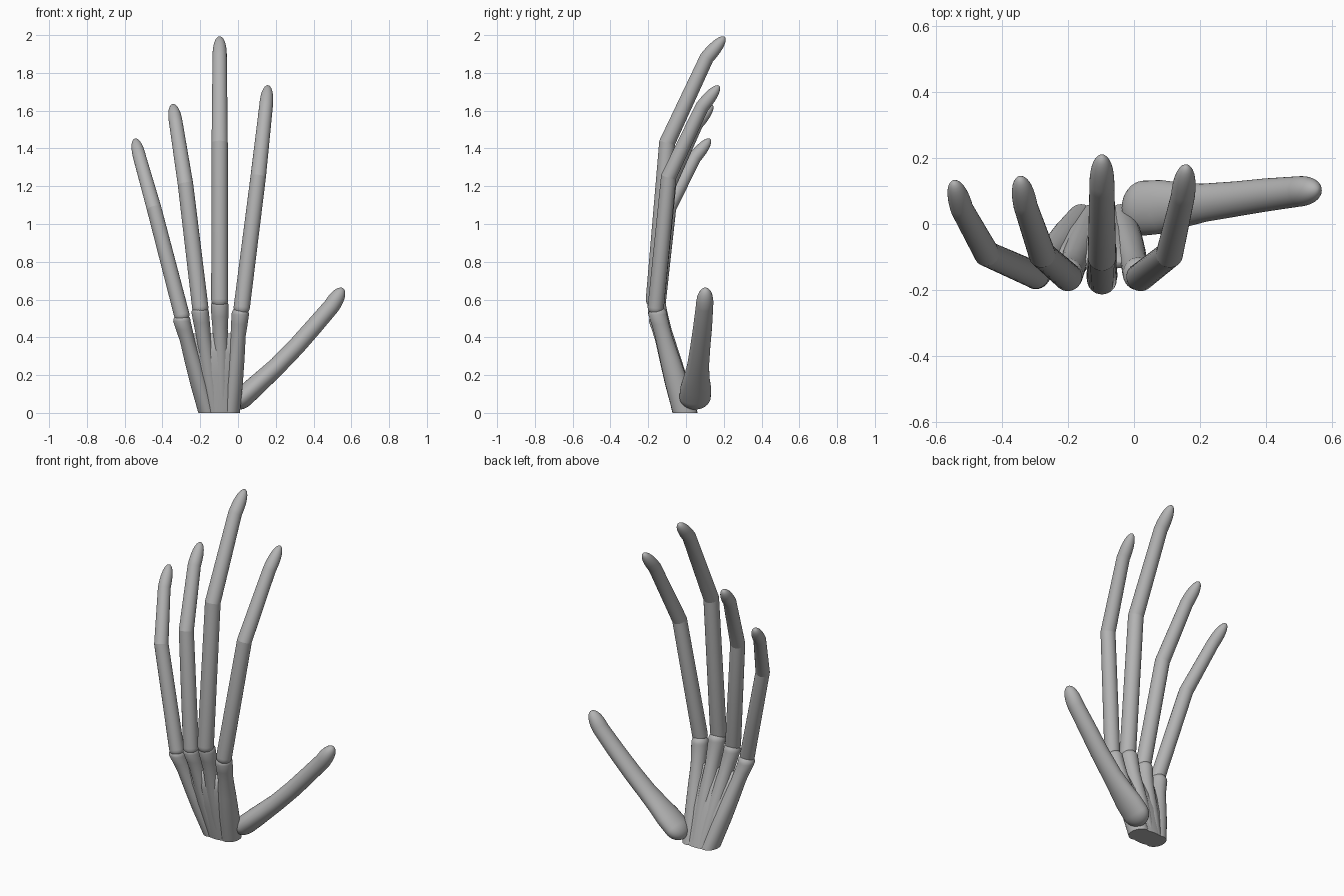
import bpy, bmesh, math
from mathutils import Vector

cube = bpy.data.objects.get("Cube")
if cube:
    bpy.data.objects.remove(cube, do_unlink=True)

GREY = (0.45, 0.45, 0.45, 1)
grey = bpy.data.materials.new("plain grey")
grey.use_nodes = True
grey.diffuse_color = GREY
grey.node_tree.nodes["Principled BSDF"].inputs["Base Color"].default_value = GREY

SIDES = 32
X, Y, Z = Vector((1, 0, 0)), Vector((0, 1, 0)), Vector((0, 0, 1))


def loft(name, stations, ref=X, axis=None, sharp=()):
    """Skin elliptical rings (centre, radius along ref, other radius) into a closed tube."""
    bm = bmesh.new()
    rings = []
    last = len(stations) - 1
    for i, (c, ra, rb) in enumerate(stations):
        if axis:
            t = axis
        else:
            t = Vector()
            if i > 0:
                t += (c - stations[i - 1][0]).normalized()
            if i < last:
                t += (stations[i + 1][0] - c).normalized()
            t.normalize()
        a = (ref - t * ref.dot(t)).normalized()
        b = t.cross(a)
        ring = []
        for j in range(SIDES):
            w = math.tau * j / SIDES
            ring.append(bm.verts.new(c + a * ra * math.cos(w) + b * rb * math.sin(w)))
        rings.append(ring)
    for lower, upper in zip(rings, rings[1:]):
        for j in range(SIDES):
            k = (j + 1) % SIDES
            bm.faces.new((lower[j], lower[k], upper[k], upper[j]))
    bm.faces.new(rings[0][::-1])
    bm.faces.new(rings[-1])
    for f in bm.faces:
        f.smooth = True
    for i in sharp:
        for j in range(SIDES):
            bm.edges.get((rings[i][j], rings[i][(j + 1) % SIDES])).smooth = False
    bmesh.ops.recalc_face_normals(bm, faces=bm.faces)
    mesh = bpy.data.meshes.new(name)
    bm.to_mesh(mesh)
    bm.free()
    mesh.materials.append(grey)
    obj = bpy.data.objects.new(name, mesh)
    bpy.context.collection.objects.link(obj)
    return obj


def dome(c, end, ra, rb, steps=9, power=2):
    """Stations of a rounded end running from c to end."""
    out = []
    for i in range(1, steps + 1):
        s = math.sin(math.pi / 2 * min(i / steps, 0.985))
        k = math.sqrt(1 - s ** power)
        out.append((c.lerp(end, s), ra * k, rb * k))
    return out


def finger(name, knuckle, middle, distal, tip, r):
    k, m, d, t = (Vector(p) for p in (knuckle, middle, distal, tip))
    back = k - (m - k).normalized() * r
    start = dome(k, back, r, r, 6)[::-1]
    body = [(k, r, r), (m, r * 0.95, r * 0.95), (d, r * 0.84, r * 0.84)]
    loft(name, start + body + dome(d, t, r * 0.84, r * 0.84, 10, 2.6),
         sharp=(len(start) + 1,))


def metacarpal(name, foot_x, knuckle, r):
    foot, top = Vector((foot_x, -0.005, 0)), Vector(knuckle)
    body = []
    for f, ra, rb in ((0, 0.05, 0.065), (0.3, 0.05, 0.062), (0.55, 0.046, 0.054),
                      (0.78, 0.04, 0.046), (0.9, r * 0.95, 0.047), (1, r, 0.05)):
        body.append((foot.lerp(top, f), ra, rb))
    loft(name, body + dome(top, top + Z * 0.045, r, 0.05, 7), axis=Z, sharp=(0,))


# Fingers
finger("index_finger", (0.02, -0.16, 0.56), (0.107, -0.092, 1.25),
       (0.148, 0.085, 1.62), (0.158, 0.175, 1.732), 0.043)
finger("middle_finger", (-0.097, -0.168, 0.6), (-0.097, -0.1, 1.43),
       (-0.097, 0.11, 1.88), (-0.097, 0.205, 1.99), 0.045)
finger("ring_finger", (-0.2, -0.16, 0.56), (-0.278, -0.092, 1.21),
       (-0.328, 0.055, 1.53), (-0.345, 0.14, 1.632), 0.043)
finger("little_finger", (-0.298, -0.155, 0.52), (-0.445, -0.09, 1.085),
       (-0.52, 0.045, 1.35), (-0.545, 0.128, 1.45), 0.041)

# Hand bones under the fingers
metacarpal("index_metacarpal", -0.04, (0.012, -0.15, 0.52), 0.046)
metacarpal("middle_metacarpal", -0.085, (-0.097, -0.155, 0.565), 0.047)
metacarpal("ring_metacarpal", -0.125, (-0.2, -0.152, 0.53), 0.046)
metacarpal("little_metacarpal", -0.16, (-0.297, -0.147, 0.485), 0.046)

# Palm web filling the space between the bones
loft("palm", [(Vector((-0.1, -0.005, 0)), 0.108, 0.067),
              (Vector((-0.115, -0.06, 0.2)), 0.13, 0.058),
              (Vector((-0.122, -0.095, 0.32)), 0.135, 0.043),
              (Vector((-0.13, -0.122, 0.42)), 0.13, 0.015)], axis=Z, sharp=(0,))

# Thumb with a broad, rounded root
root = Vector((0.03, 0.048, 0.085))
joint = Vector((0.495, 0.098, 0.565))
thumb = dome(root, Vector((-0.025, 0.05, 0.03)), 0.083, 0.055, 9)[::-1]
thumb += [(root, 0.083, 0.055),
          (Vector((0.085, 0.052, 0.135)), 0.081, 0.054),
          (Vector((0.145, 0.057, 0.19)), 0.068, 0.051),
          (Vector((0.21, 0.064, 0.25)), 0.058, 0.048),
          (Vector((0.31, 0.076, 0.353)), 0.053, 0.047),
          (Vector((0.4, 0.088, 0.455)), 0.05, 0.046),
          (joint, 0.046, 0.044)]
thumb += dome(joint, Vector((0.556, 0.104, 0.66)), 0.046, 0.044, 10, 2.4)
loft("thumb", thumb, ref=Y)
